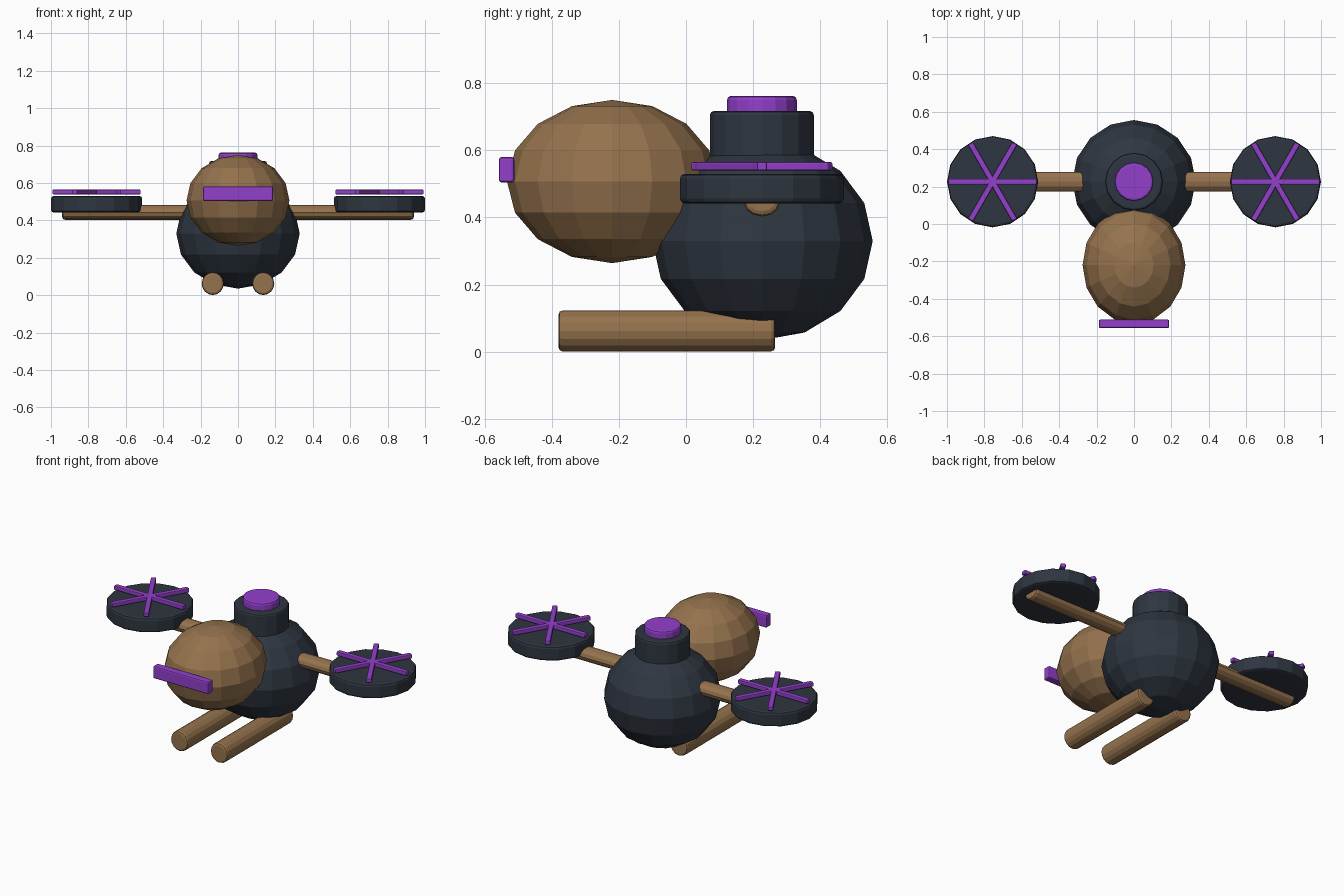
import bpy
import bmesh
from math import radians
from mathutils import Matrix, Vector

if "Cube" in bpy.data.objects:
    bpy.data.objects.remove(bpy.data.objects["Cube"], do_unlink=True)


def make_material(name, rgb):
    mat = bpy.data.materials.new(name)
    mat.use_nodes = True
    mat.diffuse_color = (*rgb, 1)
    mat.node_tree.nodes["Principled BSDF"].inputs["Base Color"].default_value = (*rgb, 1)
    return mat


BROWN = make_material("warm brown", (0.30, 0.17, 0.075))
SLATE = make_material("dark slate", (0.028, 0.037, 0.052))
PURPLE = make_material("bright purple", (0.29, 0.05, 0.60))


def finish(name, bm, mat, location, bevel=0.0):
    mesh = bpy.data.meshes.new(name)
    bm.to_mesh(mesh)
    bm.free()
    mesh.materials.append(mat)
    obj = bpy.data.objects.new(name, mesh)
    obj.location = location
    bpy.context.collection.objects.link(obj)
    if bevel:
        mod = obj.modifiers.new("soft edges", "BEVEL")
        mod.width = bevel
        mod.segments = 2
        mod.limit_method = "ANGLE"
        mod.angle_limit = radians(40)
    return obj


def ball(name, mat, location, radii):
    bm = bmesh.new()
    bmesh.ops.create_uvsphere(bm, u_segments=16, v_segments=8, radius=1,
                              matrix=Matrix.Diagonal((*radii, 1)))
    return finish(name, bm, mat, location)


def cylinder(name, mat, location, size, axis="Z", sides=16, bevel=0.01):
    # size is the full extent along x, y and z
    turn = {"X": Matrix.Rotation(radians(90), 4, "Y"),
            "Y": Matrix.Rotation(radians(90), 4, "X"),
            "Z": Matrix.Identity(4)}[axis]
    bm = bmesh.new()
    bmesh.ops.create_cone(bm, cap_ends=True, segments=sides, radius1=0.5, radius2=0.5,
                          depth=1, matrix=Matrix.Diagonal((*size, 1)) @ turn)
    return finish(name, bm, mat, location, bevel)


def box(name, mat, location, size, angle=0, bevel=0.005):
    bm = bmesh.new()
    bmesh.ops.create_cube(bm, size=1, matrix=Matrix.Rotation(radians(angle), 4, "Z")
                          @ Matrix.Diagonal((*size, 1)))
    return finish(name, bm, mat, location, bevel)


MID_Y = 0.226

# Body, head and visor
ball("body", SLATE, (0, 0.228, 0.33), (0.33, 0.328, 0.295))
ball("head", BROWN, (0, -0.22, 0.507), (0.275, 0.313, 0.243))
box("visor", PURPLE, (0, -0.534, 0.542), (0.376, 0.046, 0.076), bevel=0.008)

# Collar and light on top of the body
cylinder("top_collar", SLATE, (0, MID_Y, 0.635), (0.31, 0.31, 0.165), bevel=0.013)
cylinder("top_light", PURPLE, (0, MID_Y, 0.725), (0.208, 0.208, 0.074), bevel=0.012)

# Crossbar through the body
cylinder("rotor_arm", BROWN, (0, MID_Y, 0.443), (1.88, 0.106, 0.08),
         axis="X", sides=12, bevel=0.015)

for side, sign in (("left", 1), ("right", -1)):
    # Rotor disc with three crossing blades
    hub = Vector((sign * 0.756, MID_Y, 0.486))
    cylinder(side + "_rotor_disc", SLATE, hub, (0.488, 0.488, 0.088), bevel=0.014)
    for i in range(3):
        box(f"{side}_rotor_blade_{i + 1}", PURPLE, hub + Vector((0, 0, 0.066)),
            (0.472, 0.03, 0.025), angle=60 * i)
    # Landing skid
    cylinder(side + "_skid", BROWN, (sign * 0.135, -0.057, 0.062),
             (0.118, 0.645, 0.122), axis="Y", bevel=0.012)
